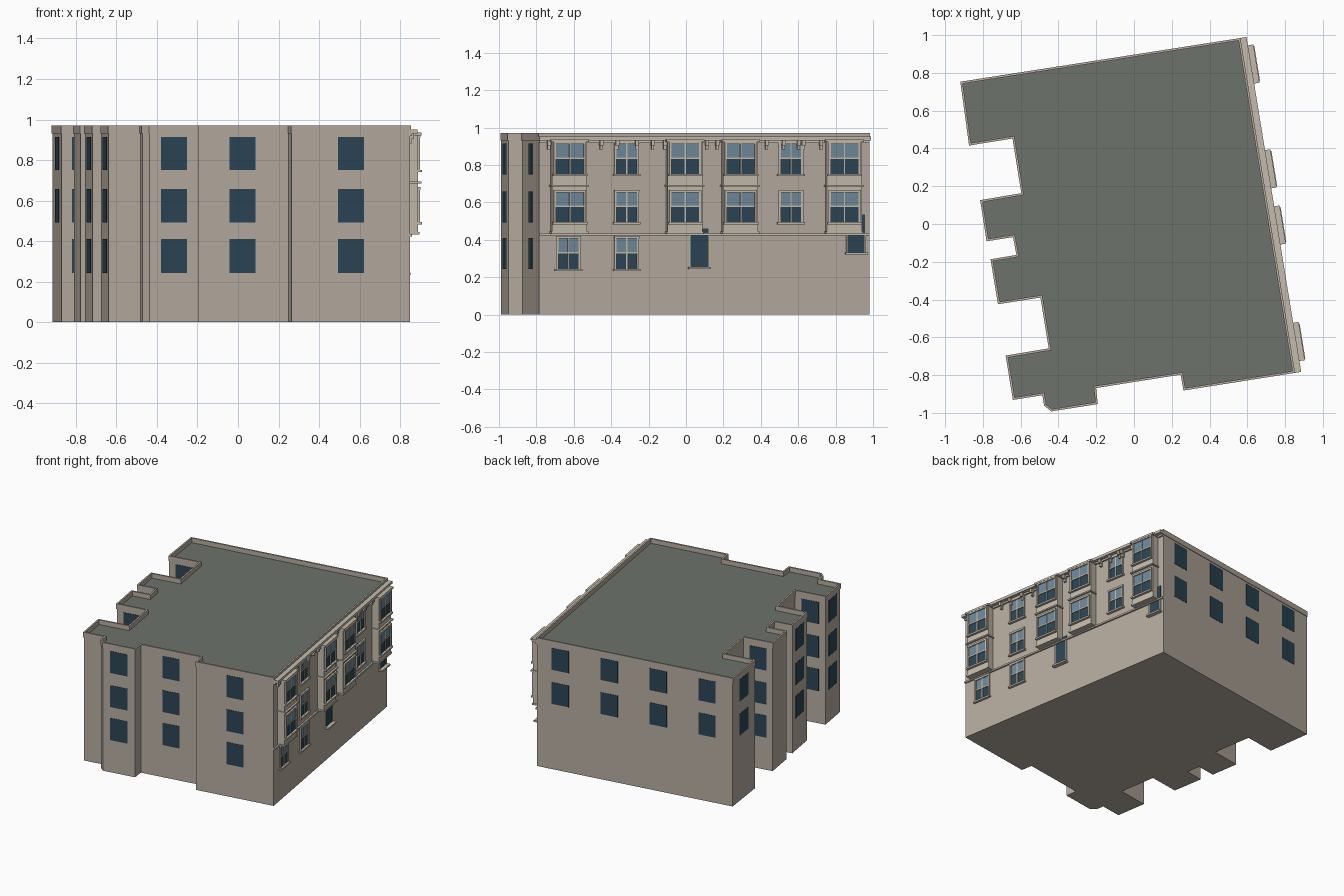
import bpy, bmesh
from mathutils import Vector, Matrix

if "Cube" in bpy.data.objects:
    bpy.data.objects.remove(bpy.data.objects["Cube"])


def material(name, rgb):
    m = bpy.data.materials.new(name)
    m.diffuse_color = (*rgb, 1)
    m.use_nodes = True
    m.node_tree.nodes["Principled BSDF"].inputs["Base Color"].default_value = m.diffuse_color
    return m


WALL = material("wall_stone", (0.47, 0.41, 0.35))
TRIM = material("trim_cream", (0.56, 0.50, 0.42))
ROOF = material("roof_grey", (0.15, 0.17, 0.145))
GLASS = material("glass_dark", (0.025, 0.06, 0.09))
PALE = material("glass_pale", (0.16, 0.25, 0.32))

# Footprint, counter-clockwise, starting at the street facade
P = [Vector(p) for p in [
    (.848, -.785), (.56, .98), (-.915, .75), (-.87, .42), (-.64, .457), (-.592, .16),
    (-.81, .123), (-.777, -.087), (-.637, -.065), (-.618, -.167), (-.755, -.19),
    (-.717, -.42), (-.492, -.385), (-.447, -.662), (-.675, -.70), (-.638, -.927),
    (-.482, -.902), (-.472, -.96), (-.437, -.988), (-.196, -.95), (-.205, -.865),
    (.25, -.793), (.265, -.877)]]
N = len(P)


def offset(d):
    out = []
    for i in range(N):
        a = (P[i] - P[i - 1]).normalized()
        b = (P[(i + 1) % N] - P[i]).normalized()
        na, nb = Vector((a.y, -a.x)), Vector((b.y, -b.x))
        out.append(P[i] + (na + nb) * d / (1 + na.dot(nb)))
    return out


def finish(name, bm, *mats):
    me = bpy.data.meshes.new(name)
    bm.to_mesh(me)
    bm.free()
    for m in mats:
        me.materials.append(m)
    ob = bpy.data.objects.new(name, me)
    bpy.context.collection.objects.link(ob)
    return ob


# Main body with grey roof
bm = bmesh.new()
lo = [bm.verts.new((*p, 0)) for p in P]
hi = [bm.verts.new((*p, .935)) for p in P]
bm.faces.new(lo[::-1])
bm.faces.new(hi).material_index = 1
for i in range(N):
    j = (i + 1) % N
    bm.faces.new((lo[i], lo[j], hi[j], hi[i]))
finish("building_body", bm, WALL, ROOF)

# Parapet ring
bm = bmesh.new()
rings = [[bm.verts.new((*p, z)) for p in offset(d)]
         for d, z in ((.004, .93), (.004, .97), (-.008, .97), (-.008, .93))]
for k in range(4):
    a, b = rings[k], rings[(k + 1) % 4]
    for i in range(N):
        j = (i + 1) % N
        bm.faces.new((a[i], a[j], b[j], b[i]))
finish("parapet", bm, WALL)


def box(name, wall, s, w, z0, z1, d0, d1, mat):
    """Box on a wall: s = distance along it, d0..d1 = outward depth."""
    a, b = P[wall], P[(wall + 1) % N]
    t = (b - a).normalized()
    n = Vector((t.y, -t.x))
    c = a + t * s + n * (d0 + d1) / 2
    m = Matrix(((t.x * w, n.x * (d1 - d0), 0, c.x),
                (t.y * w, n.y * (d1 - d0), 0, c.y),
                (0, 0, z1 - z0, (z0 + z1) / 2), (0, 0, 0, 1)))
    bm = bmesh.new()
    bmesh.ops.create_cube(bm, size=1, matrix=m)
    bmesh.ops.recalc_face_normals(bm, faces=bm.faces)
    return finish(name, bm, mat)


ROWS = [(.243, .41), (.493, .657), (.75, .915)]


# Plain windows on side, rear and light-well walls
def plain(wall, fracs, rows, w=.13):
    length = (P[(wall + 1) % N] - P[wall]).length
    for f in fracs:
        for z0, z1 in rows:
            box("plain_window", wall, f * length, w, z0, z1, -.003, .002, GLASS)


plain(1, (.12, .37, .62, .87), ROWS[1:])
plain(2, (.5,), ROWS[1:])
for wall in (3, 5, 10, 11, 13, 14, 18, 20, 22):
    plain(wall, (.5,), ROWS)

# Street facade
FL = (P[1] - P[0]).length
TY = (P[1] - P[0]).normalized().y


def along(y, d=0):
    return (y - d * .16 - P[0].y) / TY


def sash(s, w, z0, z1, d):
    f = .012
    zm = z0 + (z1 - z0) * .52
    box("lower_glass", 0, s, w, z0, zm, d - .004, d + .002, GLASS)
    box("upper_glass", 0, s, w, zm, z1, d - .004, d + .004, PALE)
    for k in (-1, 1):
        box("window_jamb", 0, s + k * w / 2, f, z0, z1, d - .004, d + .01, TRIM)
    box("window_head", 0, s, w + f, z1 - .004, z1 + .01, d - .004, d + .012, TRIM)
    box("window_sill", 0, s, w + .025, z0 - .01, z0 + .002, d - .004, d + .018, TRIM)
    box("meeting_rail", 0, s, w, zm - .004, zm + .004, d, d + .008, TRIM)
    box("mullion", 0, s, .006, z0, z1, d, d + .007, TRIM)


# Flat windows
for y, rows in ((-.63, ROWS[:1]), (-.318, ROWS), (.56, ROWS[1:])):
    for z0, z1 in rows:
        sash(along(y), .122, z0, z1, 0)

# Projecting bays
D = .052
for y in (-.622, -.005, .292, .847):
    s = along(y, D)
    box("bay_body", 0, s, .19, .437, .925, -.005, D, TRIM)
    box("bay_base_moulding", 0, s, .2, .432, .444, -.005, D + .006, TRIM)
    box("bay_middle_ledge", 0, s, .205, .684, .694, -.005, D + .014, TRIM)
    box("bay_top_ledge", 0, s, .205, .922, .936, -.005, D + .014, TRIM)
    for z0, z1 in ROWS[1:]:
        sash(s, .162, z0, z1, D)

# Entrance-level openings partly behind the bays
for y, w, z0, z1 in ((.07, .10, .255, .46), (.908, .10, .333, .535)):
    s = along(y)
    box("entry_glass", 0, s, w, z0, z1, -.003, .004, GLASS)
    box("entry_sill", 0, s, w + .02, z0 - .012, z0, -.003, .03, TRIM)
    for k in (-1, 1):
        box("entry_jamb", 0, s + k * w / 2, .006, z0, min(z1, .43), -.003, .008, TRIM)

# Facade mouldings
box("belt_course", 0, FL / 2, FL, .424, .436, -.005, .012, TRIM)
box("frieze_moulding", 0, FL / 2, FL, .918, .93, -.005, .012, TRIM)
box("cornice", 0, FL / 2, FL + .008, .932, .952, -.005, .037, TRIM)

# Cornice brackets
for y in (-.735, -.455, -.37, -.265, -.18, -.115, .11, .165, .43, .52, .6, .625, .72):
    box("cornice_bracket", 0, along(y), .018, .905, .934, -.003, .028, TRIM)
    box("bracket_foot", 0, along(y), .014, .882, .906, -.003, .016, TRIM)
